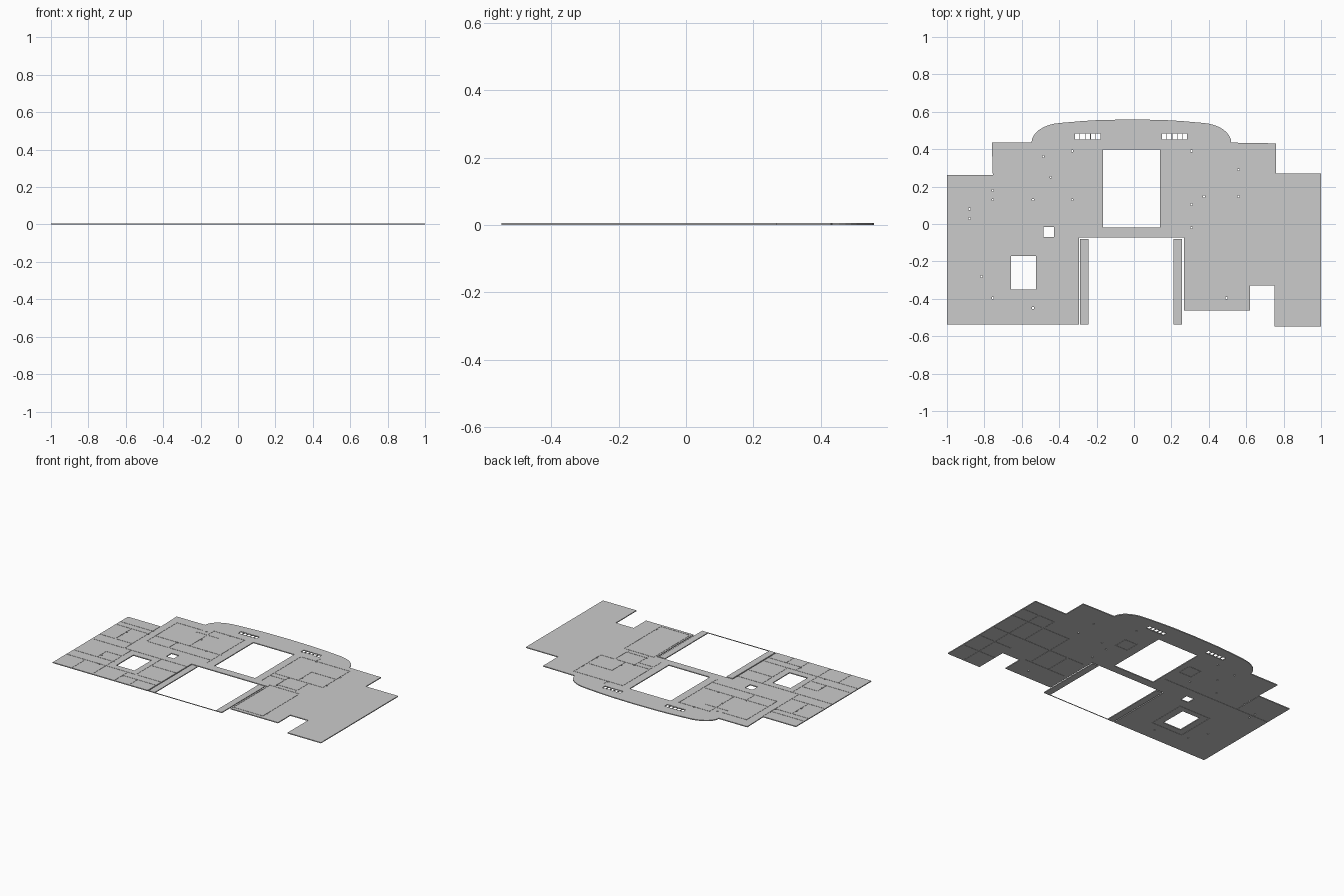
import bpy, bmesh, math

T = 0.006      # slab thickness
D = 0.0015     # groove depth
W = 0.007      # groove width


def add_box(bm, x0, x1, y0, y1, z0, z1):
    """Add a closed box spanning the given ranges."""
    v = bmesh.ops.create_cube(bm, size=1)["verts"]
    for p in v:
        p.co.x = x0 if p.co.x < 0 else x1
        p.co.y = y0 if p.co.y < 0 else y1
        p.co.z = z0 if p.co.z < 0 else z1


def finish(bm, name):
    bmesh.ops.recalc_face_normals(bm, faces=bm.faces)
    me = bpy.data.meshes.new(name)
    bm.to_mesh(me)
    bm.free()
    ob = bpy.data.objects.new(name, me)
    bpy.context.collection.objects.link(ob)
    return ob


def quarter(cx, cy, rx, ry, a0, a1, n=9):
    """Elliptical corner points between two angles in degrees."""
    out = []
    for i in range(n):
        a = math.radians(a0 + (a1 - a0) * i / (n - 1))
        out.append((cx + rx * math.cos(a), cy + ry * math.sin(a)))
    return out


# Main floor outline, clockwise, with the bowed rear bay
outline = [(-1, -.537), (-1, .262), (-.755, .262), (-.76, .435)]
outline += quarter(-.375, .435, .173, .106, 180, 96)
outline += [(-.28, .55), (-.187, .556), (0, .559), (.16, .556), (.26, .55)]
outline += quarter(.35, .435, .17, .106, 84, 0)
outline += [(.76, .431), (.76, .271), (1, .271), (1, -.548), (.752, -.548),
            (.752, -.33), (.62, -.33), (.62, -.462), (.266, -.462),
            (.266, -.073), (-.295, -.073), (-.295, -.537)]

bm = bmesh.new()
face = bm.faces.new([bm.verts.new((x, y, 0)) for x, y in outline])
ext = bmesh.ops.extrude_face_region(bm, geom=[face])
for g in ext["geom"]:
    if isinstance(g, bmesh.types.BMVert):
        g.co.z = T
slab = finish(bm, "floor_slab")

# Through openings: hall, courtyard, shaft
cut = bmesh.new()
for x0, x1, y0, y1 in [(-.165, .14, -.018, .398), (-.658, -.524, -.35, -.17),
                       (-.483, -.427, -.07, -.016)]:
    add_box(cut, x0, x1, y0, y1, -.01, .02)

# Rows of small slots in the rear bay
for start, count, pitch in [(-.316, 5, .0284), (.15, 5, .0276)]:
    for i in range(count):
        x = start + i * pitch
        add_box(cut, x, x + pitch - .004, .453, .483, -.01, .02)

# Column holes
for x, y in [(-.33, .39), (-.33, .13), (-.54, .13), (-.445, .25), (-.755, .18),
             (-.755, .13), (-.88, .08), (-.88, .03), (-.755, -.395), (-.54, -.45),
             (-.485, .36), (-.815, -.28), (.307, .39), (.558, .29), (.558, .147),
             (.375, .147), (.307, .104), (.307, -.02), (.494, -.395)]:
    add_box(cut, x - .005, x + .005, y - .005, y + .005, -.01, .02)

# Wall grooves in the top: horizontals (y, x0, x1), verticals (x, y0, y1)
top_h = [(.176, -.99, -.76), (.13, -.99, -.76), (-.043, -.99, -.755),
         (-.123, -.99, -.3), (.36, -.7, -.52), (.39, -.45, -.22), (.13, -.7, -.22),
         (.037, -.7, -.22), (.32, -.53, -.37), (-.225, -.82, -.7), (-.32, -.99, -.7),
         (-.395, -.99, -.3), (-.235, -.48, -.3), (-.45, -.54, -.3),
         (.39, .195, .558), (.247, .375, .558), (.104, .195, .558), (.064, .195, .307),
         (-.021, .307, .454), (-.053, .272, .494), (-.44, .272, .494)]
top_v = [(-.88, -.043, .13), (-.755, -.123, .25), (-.703, .037, .36),
         (-.703, -.53, -.123), (-.45, .13, .39), (-.223, -.01, .39), (-.54, .037, .13),
         (-.54, -.53, -.395), (-.82, -.32, -.225), (-.855, -.53, -.395),
         (-.48, -.395, -.123), (-.43, -.53, -.45), (.195, -.02, .39),
         (.307, -.053, .104), (.307, .39, .43), (.375, .104, .247), (.558, .104, .39),
         (.454, -.03, .104), (.494, -.44, -.053), (.275, -.44, -.053)]

# Wall grooves in the underside
low_h = [(.06, .56, .99), (-.12, .3, .99), (-.25, .76, .99), (-.4, .76, .99),
         (.16, .76, .99), (-.3, .3, .6), (.06, -.99, -.2), (-.13, -.7, -.47),
         (-.39, -.7, -.47)]
low_v = [(.56, -.3, .06), (.76, -.12, .16), (.88, -.53, .16), (.42, -.3, -.12),
         (-.7, -.39, -.13), (-.47, -.39, -.13), (-.755, .06, .25)]
for s in (-1, 1):   # stair outlines either side of the hall
    low_h += [(y, s * .25 - .045, s * .25 + .045) for y in (.18, .27)]
    low_v += [(s * .25 + d, .18, .27) for d in (-.045, .045)]

h = W / 2
for rows, cols, z0, z1 in [(top_h, top_v, T - D, T + .01), (low_h, low_v, -.01, D)]:
    for y, a, b in rows:
        add_box(cut, a - h, b + h, y - h, y + h, z0, z1)
    for x, a, b in cols:
        add_box(cut, x - h, x + h, a - h, b + h, z0, z1)
cutter = finish(cut, "groove_cutter")
cutter.hide_render = True
cutter.hide_set(True)

mod = slab.modifiers.new("openings", "BOOLEAN")
mod.operation = "DIFFERENCE"
mod.solver = "EXACT"
mod.use_self = True
mod.object = cutter

# Narrow side walkways along the front court
for name, x0, x1 in [("left_walkway", -.288, -.243), ("right_walkway", .211, .256)]:
    bm = bmesh.new()
    add_box(bm, x0, x1, -.537, -.08, 0, T)
    finish(bm, name)

# Thin edge strip closing the front court
bm = bmesh.new()
add_box(bm, -.243, .211, -.537, -.536, 0, T)
finish(bm, "court_front_edge")
